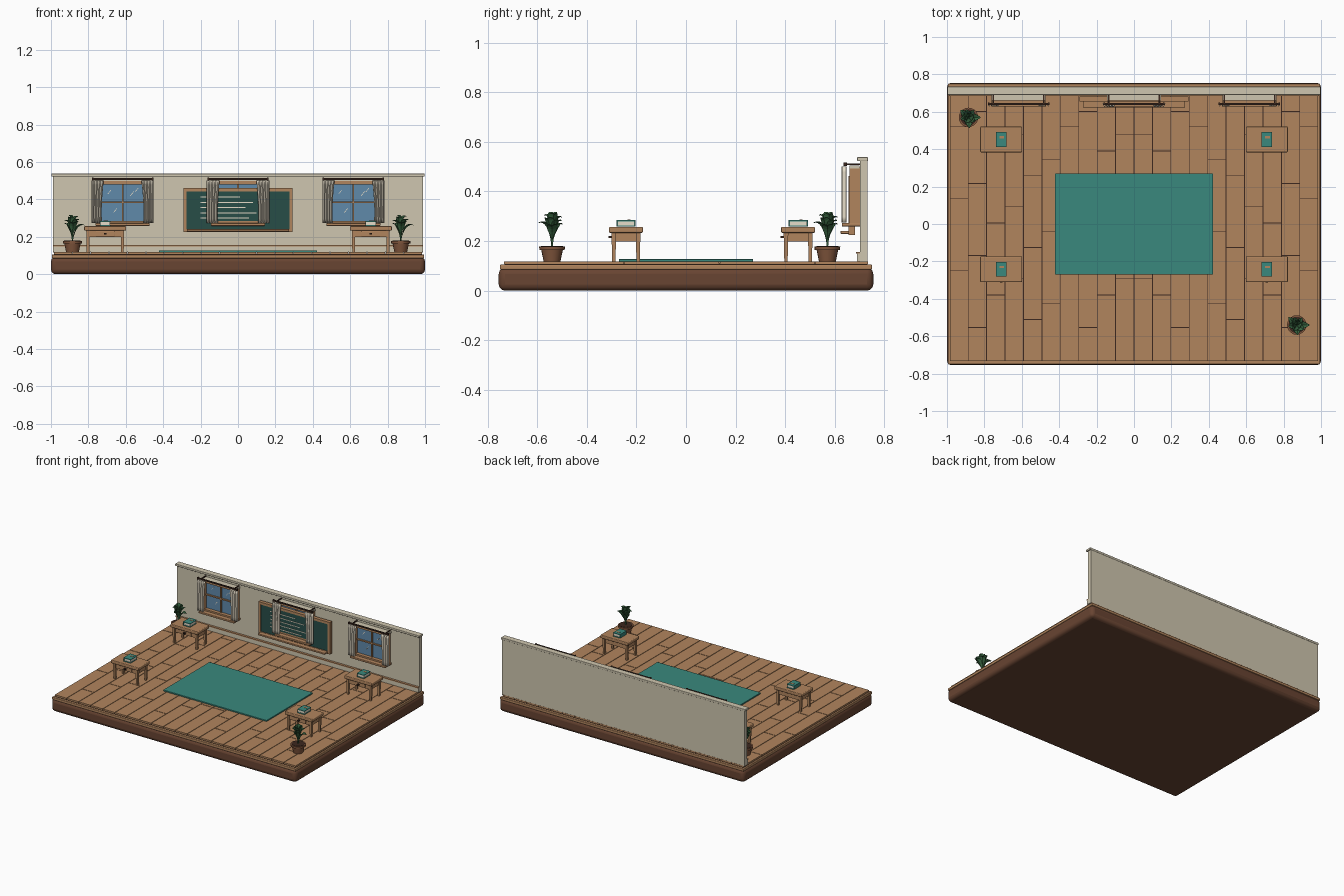
import bpy, bmesh, math, random
from mathutils import Vector

random.seed(4)
if "Cube" in bpy.data.objects:
    bpy.data.objects.remove(bpy.data.objects["Cube"])


def material(name, red, green, blue):
    mat = bpy.data.materials.new(name)
    mat.use_nodes = True
    colour = [(c / 255) ** 2.2 for c in (red, green, blue)] + [1]
    mat.diffuse_color = colour
    mat.node_tree.nodes["Principled BSDF"].inputs["Base Color"].default_value = colour
    return mat


WOOD = material("warm wood", 176, 132, 94)
BASE = material("dark brown", 104, 70, 53)
DARK = material("seam brown", 62, 44, 36)
WALL = material("wall cream", 206, 197, 174)
CLOTH = material("pale linen", 234, 224, 203)
GLASS = material("window blue", 96, 136, 168)
SLATE = material("slate green", 44, 78, 73)
TEAL = material("teal", 60, 135, 124)
LEAF = material("leaf green", 58, 100, 66)
POT = material("clay brown", 130, 88, 64)


def finish(name, bm, mat, bevel=0, smooth=False):
    bmesh.ops.recalc_face_normals(bm, faces=bm.faces)
    mesh = bpy.data.meshes.new(name)
    bm.to_mesh(mesh)
    bm.free()
    mesh.materials.append(mat)
    obj = bpy.data.objects.new(name, mesh)
    bpy.context.collection.objects.link(obj)
    if bevel:
        mod = obj.modifiers.new("soft edges", "BEVEL")
        mod.width, mod.segments = bevel, 3
    if smooth:
        bpy.ops.object.select_all(action="DESELECT")
        obj.select_set(True)
        bpy.context.view_layer.objects.active = obj
        bpy.ops.object.shade_smooth_by_angle(angle=math.radians(40))
    return obj


def add_box(bm, centre, size, taper=1):
    """Box by centre and size; taper scales its lower end."""
    for v in bmesh.ops.create_cube(bm, size=1)["verts"]:
        k = taper if v.co.z < 0 else 1
        v.co = Vector((v.co.x * size[0] * k, v.co.y * size[1] * k, v.co.z * size[2])) + Vector(centre)


def box(name, centre, size, mat, bevel=0):
    bm = bmesh.new()
    add_box(bm, centre, size)
    return finish(name, bm, mat, bevel, bevel > 0)


def frame(bm, x, y, z, wide, tall, depth, bar):
    """Four bars around a rectangle with the given outer size."""
    for s in (-1, 1):
        add_box(bm, (x + s * (wide - bar) / 2, y, z), (bar, depth, tall))
        add_box(bm, (x, y, z + s * (tall - bar) / 2), (wide - 2 * bar, depth, bar))


FLOOR = 0.118

# Base slab and floor edge
box("base_slab", (0, 0, 0.046), (2, 1.51, 0.092), BASE, 0.025)
box("floor_edge", (0, 0, 0.095), (1.99, 1.5, 0.02), WOOD, 0.004)
box("floor_underlay", (0, 0, 0.107), (1.965, 1.465, 0.006), DARK)

# Staggered floorboards running front to back
bm = bmesh.new()
columns, half, gap = 20, 0.735, 0.004
width = 1.97 / columns
for i in range(columns):
    x = (i + 0.5 - columns / 2) * width
    k = min(i, columns - 1 - i)
    seam = -0.51 + (0, 0.13, 0.26)[(k + 2) % 3] - 0.13 * (k % 2) / 3
    start = -half
    while start < half:
        end = seam if seam < half - 0.06 else half
        add_box(bm, (x, (start + end) / 2, 0.113), (width - gap, end - start - gap, 0.01))
        start, seam = end, seam + 0.385
finish("floorboards", bm, WOOD)

# Rug
box("rug", (0, 0, 0.122), (0.845, 0.54, 0.01), TEAL, 0.002)

# Back wall with cap and skirting
box("back_wall", (0, 0.717, 0.32), (1.98, 0.03, 0.41), WALL)
box("wall_cap", (0, 0.712, 0.53), (1.995, 0.044, 0.016), WALL, 0.003)
box("skirting", (0, 0.697, 0.134), (1.98, 0.014, 0.032), WALL)
box("skirting_rail", (0, 0.694, 0.153), (1.98, 0.018, 0.007), WOOD)


def curtain(bm, x_outer, direction):
    """Pleated sheet that narrows toward the window edge."""
    rows, cols = 10, 24
    grid = []
    for r in range(rows + 1):
        t = r / rows
        wide = 0.064 - 0.014 * math.sin(t * math.pi * 0.6) + 0.004 * t
        grid.append([bm.verts.new((x_outer + direction * wide * c / cols,
                                   0.637 + 0.008 * math.cos(c / cols * math.tau * 4),
                                   0.5 - 0.225 * t)) for c in range(cols + 1)])
    for r in range(rows):
        for c in range(cols):
            bm.faces.new((grid[r][c], grid[r][c + 1], grid[r + 1][c + 1], grid[r + 1][c]))


def window(label, x):
    box(label + "_window_glass", (x, 0.69, 0.378), (0.25, 0.008, 0.22), GLASS)
    bm = bmesh.new()
    frame(bm, x, 0.681, 0.382, 0.278, 0.232, 0.042, 0.018)
    add_box(bm, (x, 0.684, 0.382), (0.009, 0.016, 0.21))
    add_box(bm, (x, 0.684, 0.385), (0.25, 0.016, 0.009))
    finish(label + "_window_frame", bm, WOOD)
    box(label + "_window_sill", (x, 0.666, 0.266), (0.29, 0.076, 0.014), WOOD, 0.003)
    box(label + "_window_header", (x, 0.68, 0.499), (0.29, 0.04, 0.012), WALL)
    # Slanted glints on the panes
    bm = bmesh.new()
    for gx, gz in ((-0.07, 0.44), (0.05, 0.43), (0.075, 0.45), (-0.04, 0.34)):
        add_box(bm, (x + gx, 0.685, gz), (0.004, 0.003, 0.022))
        for v in bm.verts[-8:] if hasattr(bm.verts, "ensure_lookup_table") and not bm.verts.ensure_lookup_table() else []:
            v.co.x += (v.co.z - gz) * 0.8
    finish(label + "_window_glints", bm, CLOTH)
    # Rod, end knobs and a pair of curtains
    bm = bmesh.new()
    add_box(bm, (x, 0.642, 0.509), (0.325, 0.009, 0.009))
    for s in (-1, 1):
        add_box(bm, (x + s * 0.16, 0.642, 0.509), (0.008, 0.014, 0.014))
        add_box(bm, (x + s * 0.135, 0.672, 0.509), (0.007, 0.06, 0.006))
    finish(label + "_curtain_rod", bm, DARK)
    bm = bmesh.new()
    for s in (-1, 1):
        curtain(bm, x + s * 0.165, -s)
    cloth = finish(label + "_curtains", bm, CLOTH, smooth=True)
    cloth.modifiers.new("thickness", "SOLIDIFY").thickness = 0.003


for label, x in (("right", -0.617), ("middle", 0), ("left", 0.617)):
    window(label, x)

# Chalkboard with frame, tray and chalk writing lines
box("chalkboard", (0, 0.668, 0.343), (0.56, 0.016, 0.21), SLATE)
bm = bmesh.new()
frame(bm, 0, 0.668, 0.343, 0.585, 0.236, 0.026, 0.018)
finish("chalkboard_frame", bm, WOOD)
box("chalk_tray", (0, 0.643, 0.235), (0.545, 0.04, 0.012), WOOD, 0.002)
bm = bmesh.new()
for i, length in enumerate((0.21, 0.28, 0.24, 0.3, 0.26)):
    add_box(bm, (-0.2 + length / 2, 0.659, 0.412 - 0.028 * i), (length, 0.003, 0.005))
finish("chalk_lines", bm, CLOTH)


def desk(label, x, y):
    box(label + "_top", (x, y, 0.245), (0.225, 0.137, 0.024), WOOD, 0.005)
    bm = bmesh.new()
    frame_top = 0.216
    for s in (-1, 1):
        add_box(bm, (x, y + s * 0.047, frame_top), (0.18, 0.008, 0.036))
        add_box(bm, (x + s * 0.09, y, frame_top), (0.008, 0.09, 0.036))
        for t in (-1, 1):
            add_box(bm, (x + s * 0.092, y + t * 0.049, 0.176), (0.019, 0.019, 0.118), 0.7)
    finish(label + "_legs_and_apron", bm, WOOD)
    box(label + "_drawer", (x, y - 0.053, 0.215), (0.1, 0.006, 0.026), WOOD, 0.002)
    box(label + "_drawer_knob", (x, y - 0.063, 0.217), (0.014, 0.016, 0.008), DARK)
    # Book lying on the desk
    bm = bmesh.new()
    for z in (0.26, 0.282):
        add_box(bm, (x, y, z), (0.058, 0.078, 0.005))
    add_box(bm, (x - 0.027, y, 0.271), (0.004, 0.078, 0.022))
    finish(label + "_book_cover", bm, TEAL)
    box(label + "_book_pages", (x + 0.001, y, 0.271), (0.051, 0.07, 0.018), CLOTH)
    box(label + "_book_label", (x + 0.003, y + 0.012, 0.285), (0.026, 0.012, 0.002), WOOD)


for side, x in (("right", -0.71), ("left", 0.71)):
    for row, y in (("front", -0.242), ("back", 0.452)):
        desk(f"{side}_{row}_desk", x, y)


def leaf(bm, origin, angle, reach, height, broad):
    """Bent blade on a thin stalk with a folded midrib."""
    out = Vector((math.cos(angle), math.sin(angle), 0))
    side = Vector((-out.y, out.x, 0))
    rows, steps = [], 9
    for i in range(steps + 1):
        t = i / steps
        spine = origin + out * reach * t ** 1.6 + Vector((0, 0, height * math.sin(t * 1.75)))
        blade = max(0, (t - 0.3) / 0.7)
        w = 0.002 + broad * math.sin(math.pi * blade ** 0.85)
        lift = Vector((0, 0, w * 0.3)) - out * w * 0.3
        rows.append([bm.verts.new(p) for p in (spine + side * w + lift, spine, spine - side * w + lift)])
    for a, b in zip(rows, rows[1:]):
        for j in (0, 1):
            bm.faces.new((a[j], a[j + 1], b[j + 1], b[j]))


def plant(label, x, y):
    bm = bmesh.new()
    for low, high, z0, z1 in ((0.034, 0.044, 0, 0.048), (0.051, 0.052, 0.046, 0.06)):
        cone = bmesh.ops.create_cone(bm, cap_ends=True, segments=20, radius1=low, radius2=high, depth=z1 - z0)
        bmesh.ops.translate(bm, verts=cone["verts"], vec=(x, y, FLOOR + (z0 + z1) / 2))
    finish(label + "_pot", bm, POT, smooth=True)
    bm = bmesh.new()
    disc = bmesh.ops.create_cone(bm, cap_ends=True, segments=20, radius1=0.044, radius2=0.044, depth=0.004)
    bmesh.ops.translate(bm, verts=disc["verts"], vec=(x, y, 0.178))
    finish(label + "_soil", bm, DARK)
    bm = bmesh.new()
    for i in range(10):
        inner = i / 9
        leaf(bm, Vector((x, y, 0.17)), i * 2.4, 0.068 - 0.045 * inner + random.uniform(-0.006, 0.006),
             0.095 + 0.05 * inner, 0.019)
    leaves = finish(label + "_leaves", bm, LEAF)
    leaves.modifiers.new("thickness", "SOLIDIFY").thickness = 0.002


plant("back_right_plant", -0.885, 0.57)
plant("front_left_plant", 0.87, -0.54)
